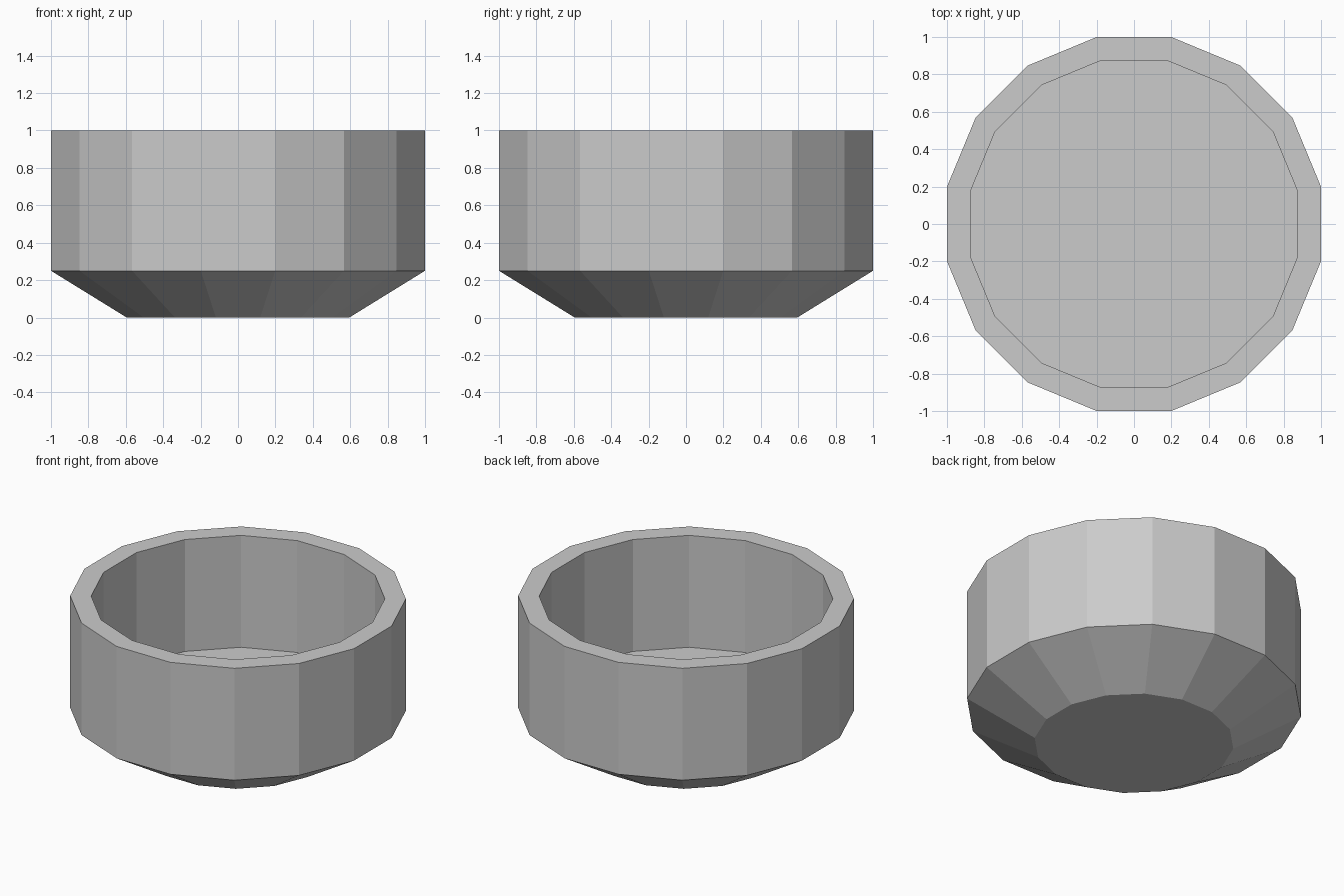
import bpy, bmesh
from math import cos, sin, pi

if "Cube" in bpy.data.objects:
    bpy.data.objects.remove(bpy.data.objects["Cube"])

SIDES = 16

# Bowl profile (distance to flat side, height): base, chamfer, wall, rim, inner floor
PROFILE = [(0.595, 0), (1, 0.25), (1, 1), (0.875, 1), (0.875, 0.25)]


def add_ring(bm, apothem, z):
    r = apothem / cos(pi / SIDES)
    angles = [(i + 0.5) * 2 * pi / SIDES for i in range(SIDES)]
    return [bm.verts.new((r * cos(a), r * sin(a), z)) for a in angles]


bm = bmesh.new()
rings = [add_ring(bm, a, z) for a, z in PROFILE]

# Walls between neighbouring rings
for low, high in zip(rings, rings[1:]):
    for i in range(SIDES):
        j = (i + 1) % SIDES
        bm.faces.new((low[i], low[j], high[j], high[i]))

# Underside and inner floor
bm.faces.new(rings[0][::-1])
bm.faces.new(rings[-1])
bmesh.ops.recalc_face_normals(bm, faces=bm.faces)

mesh = bpy.data.meshes.new("bowl")
bm.to_mesh(mesh)
bm.free()
bpy.context.collection.objects.link(bpy.data.objects.new("bowl", mesh))
